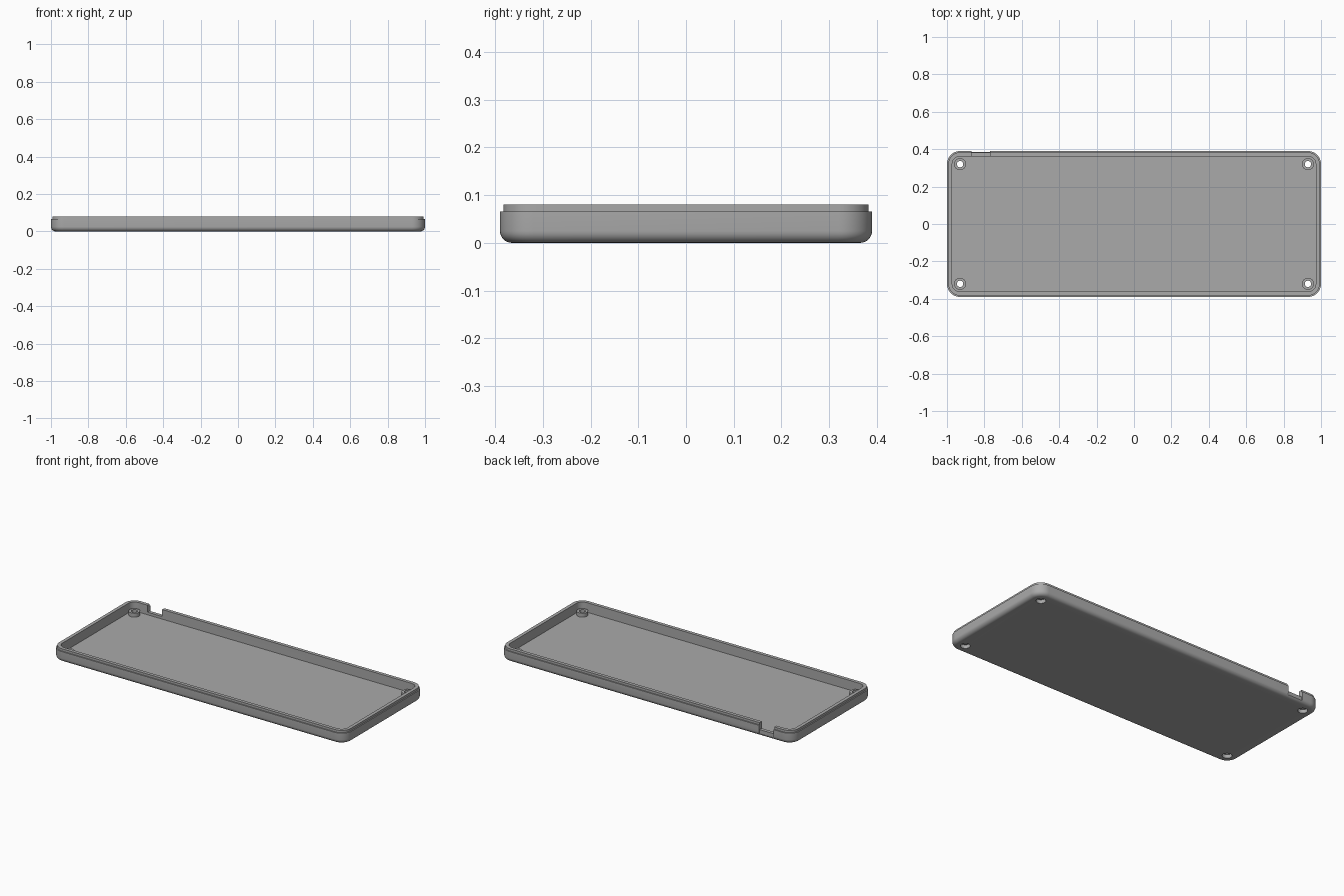
import bpy, bmesh
from math import pi, sin, cos

if "Cube" in bpy.data.objects:
    bpy.data.objects.remove(bpy.data.objects["Cube"], do_unlink=True)

HALF_X, HALF_Y, HEIGHT = 1.0, 0.39, 0.08
CORNER, FILLET, FLOOR = 0.07, 0.025, 0.021
WALL, LIP_INSET, LIP_Z = 0.028, 0.007, 0.066

grey = bpy.data.materials.new("plain grey plastic")
grey.use_nodes = True
colour = (0.4, 0.4, 0.4, 1)
grey.diffuse_color = colour
grey.node_tree.nodes["Principled BSDF"].inputs["Base Color"].default_value = colour


def finish(name, bm):
    bmesh.ops.recalc_face_normals(bm, faces=bm.faces)
    mesh = bpy.data.meshes.new(name)
    bm.to_mesh(mesh)
    bm.free()
    mesh.materials.append(grey)
    obj = bpy.data.objects.new(name, mesh)
    bpy.context.collection.objects.link(obj)
    return obj


def rounded_loop(bm, inset, z, steps=12):
    """Rounded rectangle, with its corners concentric at every inset."""
    radius, verts = CORNER - inset, []
    cx, cy = HALF_X - CORNER, HALF_Y - CORNER
    for quarter, (sx, sy) in enumerate(((1, 1), (-1, 1), (-1, -1), (1, -1))):
        for i in range(steps + 1):
            a = (quarter + i / steps) * pi / 2
            verts.append(bm.verts.new((sx * cx + radius * cos(a),
                                       sy * cy + radius * sin(a), z)))
    return verts


def cylinder(name, x, y, r, z0, z1):
    bm = bmesh.new()
    bmesh.ops.create_cone(bm, cap_ends=True, segments=40, radius1=r, radius2=r, depth=z1 - z0)
    bmesh.ops.translate(bm, verts=bm.verts, vec=(x, y, (z0 + z1) / 2))
    return finish(name, bm)


def box(name, low, high):
    bm = bmesh.new()
    bmesh.ops.create_cube(bm, size=1)
    for v in bm.verts:
        v.co = [h if c > 0 else l for c, l, h in zip(v.co, low, high)]
    return finish(name, bm)


def combine(target, tool, operation):
    mod = target.modifiers.new("cut", "BOOLEAN")
    mod.operation, mod.object, mod.solver = operation, tool, "EXACT"
    bpy.context.view_layer.objects.active = target
    bpy.ops.object.modifier_apply(modifier=mod.name)
    bpy.data.objects.remove(tool, do_unlink=True)


# Tray shell: rounded underside, stepped lip, hollow interior
profile = [(FILLET * (1 - sin(i * pi / 12)), FILLET * (1 - cos(i * pi / 12))) for i in range(7)]
profile += [(0, LIP_Z), (LIP_INSET, LIP_Z), (LIP_INSET, HEIGHT), (WALL, HEIGHT), (WALL, FLOOR)]
bm = bmesh.new()
loops = [rounded_loop(bm, inset, z) for inset, z in profile]
for a, b in zip(loops, loops[1:]):
    for i in range(len(a)):
        j = (i + 1) % len(a)
        bm.faces.new((a[i], a[j], b[j], b[i]))
bm.faces.new(loops[0])
bm.faces.new(loops[-1])
tray = finish("case_bottom_tray", bm)

# Corner screw posts with counterbored holes
for sx in (-1, 1):
    for sy in (-1, 1):
        x, y = sx * (HALF_X - CORNER), sy * (HALF_Y - CORNER)
        combine(tray, cylinder("screw_post", x, y, 0.032, FLOOR - 0.01, 0.045), "UNION")
        combine(tray, cylinder("screw_hole", x, y, 0.017, -0.1, 0.2), "DIFFERENCE")
        combine(tray, cylinder("screw_head_recess", x, y, 0.027, -0.1, 0.022), "DIFFERENCE")

# Cable opening through the rear wall, with a shallow recess on the outside
combine(tray, box("cable_notch", (-0.87, 0.33, 0.037), (-0.77, 0.5, 0.2)), "DIFFERENCE")
combine(tray, box("cable_recess", (-0.87, HALF_Y - 0.007, 0.012), (-0.77, 0.5, 0.2)), "DIFFERENCE")

bpy.ops.object.select_all(action="DESELECT")
tray.select_set(True)
bpy.context.view_layer.objects.active = tray
bpy.ops.object.shade_smooth_by_angle(angle=pi / 6)
